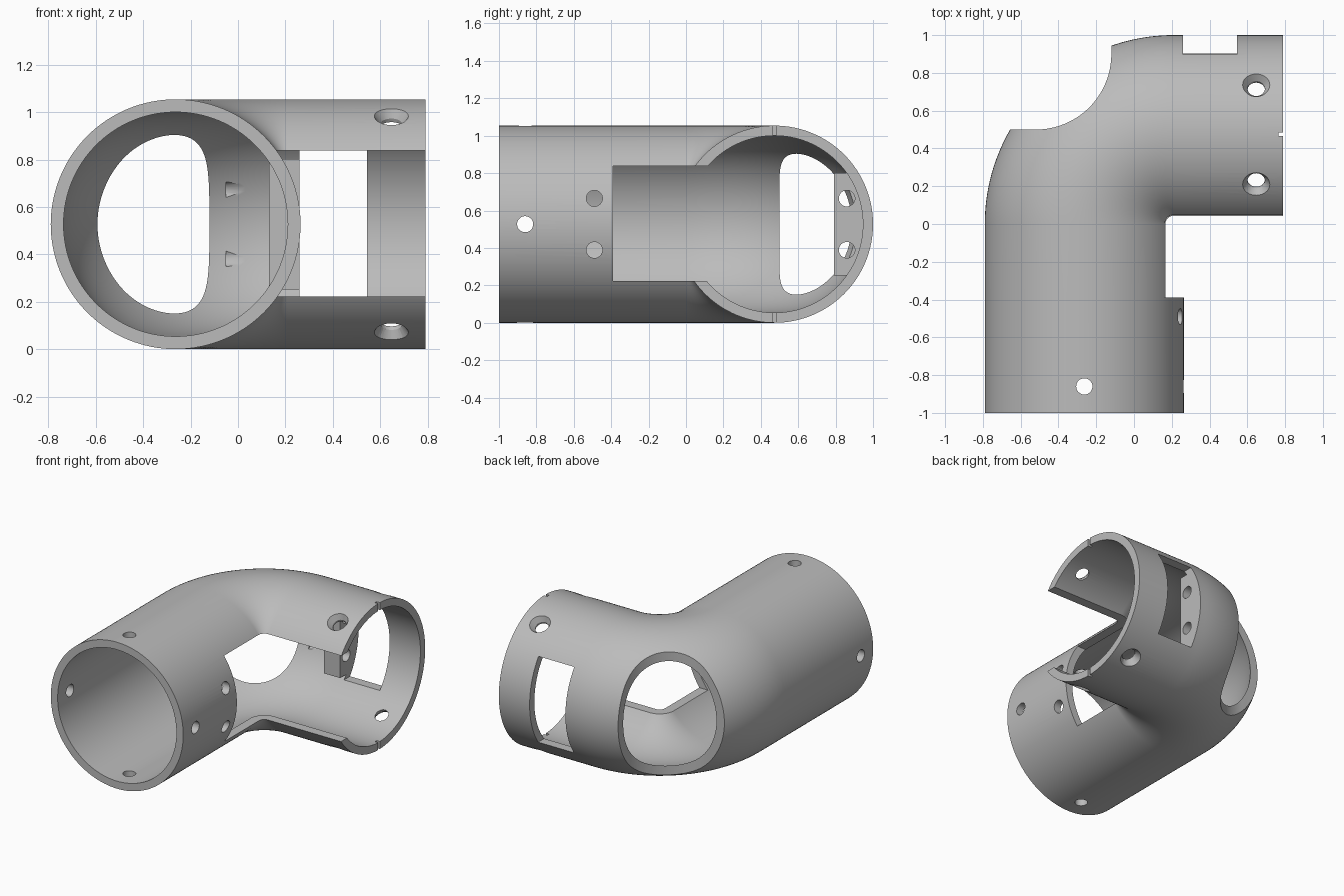
import bpy, bmesh
from math import sin, cos, pi, asin, radians
from mathutils import Matrix, Vector

cube = bpy.data.objects.get("Cube")
if cube:
    bpy.data.objects.remove(cube)

OUTER, INNER, BEND, MID_Z = 0.527, 0.473, 0.473, 0.527
BEND_X, LEG_X, END_X, END_Y = 0.21, -0.263, 0.79, -1.0
SIDES, BEND_STEPS = 128, 40

grey = bpy.data.materials.new("plain grey")
grey.use_nodes = True
grey.diffuse_color = (0.5, 0.5, 0.5, 1)
grey.node_tree.nodes["Principled BSDF"].inputs["Base Color"].default_value = (0.5, 0.5, 0.5, 1)


def finish(bm, name):
    bmesh.ops.recalc_face_normals(bm, faces=bm.faces)
    mesh = bpy.data.meshes.new(name)
    bm.to_mesh(mesh)
    bm.free()
    mesh.materials.append(grey)
    obj = bpy.data.objects.new(name, mesh)
    bpy.context.collection.objects.link(obj)
    return obj


def combine(target, tool, operation="DIFFERENCE"):
    mod = target.modifiers.new("combine", "BOOLEAN")
    mod.operation, mod.object, mod.solver = operation, tool, "EXACT"
    bpy.context.view_layer.objects.active = target
    bpy.ops.object.modifier_apply(modifier=mod.name)
    bpy.data.objects.remove(tool)


def box(x, y, z):
    bm = bmesh.new()
    size = Matrix.Diagonal((x[1] - x[0], y[1] - y[0], z[1] - z[0], 1))
    place = Matrix.Translation((sum(x) / 2, sum(y) / 2, sum(z) / 2))
    bmesh.ops.create_cube(bm, size=1, matrix=place @ size)
    return finish(bm, "box_cutter")


def rod(start, end, r1, r2=None):
    start, end = Vector(start), Vector(end)
    axis = end - start
    turn = axis.to_track_quat("Z", "Y").to_matrix().to_4x4()
    bm = bmesh.new()
    bmesh.ops.create_cone(bm, cap_ends=True, segments=32, radius1=r1,
                          radius2=r2 or r1, depth=axis.length,
                          matrix=Matrix.Translation((start + end) / 2) @ turn)
    return finish(bm, "hole_cutter")


def prism(profile, low, high, matrix, name):
    bm = bmesh.new()
    face = bm.faces.new([bm.verts.new((u, v, low)) for u, v in profile])
    top = bmesh.ops.extrude_face_region(bm, geom=[face])["geom"]
    moved = [v for v in top if isinstance(v, bmesh.types.BMVert)]
    bmesh.ops.translate(bm, verts=moved, vec=(0, 0, high - low))
    bm.transform(matrix)
    return finish(bm, name)


# Elbow pipe: outer rings one way, inner rings back, closed into a shell
def ring(bm, radius, kind, pos):
    verts = []
    for i in range(SIDES):
        a = 2 * pi * i / SIDES
        r, z = BEND + radius * cos(a), MID_Z + radius * sin(a)
        if kind != "free":  # keep the tight inside of the bend from folding over
            r = max(r, 0.01 if radius == OUTER else 0.03)
        if kind == "bend":
            co = (BEND_X - r * cos(pos), r * sin(pos), z)
        elif kind == "side":
            co = (pos, r, z)
        else:
            co = (BEND_X - r, pos, z)
        verts.append(bm.verts.new(co))
    return verts


stations = [("free", END_Y), ("free", -0.38), ("straight", -0.36)]
stations += [("bend", pi / 2 * i / BEND_STEPS) for i in range(BEND_STEPS + 1)]
stations.append(("side", END_X))
bm = bmesh.new()
rings = [ring(bm, OUTER, *s) for s in stations]
rings += [ring(bm, INNER, *s) for s in reversed(stations)]
for k, a in enumerate(rings):
    b = rings[(k + 1) % len(rings)]
    for i in range(SIDES):
        j = (i + 1) % SIDES
        bm.faces.new((a[i], a[j], b[j], b[i]))
pipe = finish(bm, "elbow_pipe")

# Opening on the inside of the bend
SLOT_Z = (0.222, 0.838)
combine(pipe, box((0.0, 1.0), (-0.39, 0.3), SLOT_Z))

# Mounting block on the inner back wall
half = asin(0.275 / 0.5)
arc = [-half + 2 * half * i / 16 for i in range(17)]
profile = [(0.79, MID_Z - 0.275)]
profile += [(BEND + 0.5 * cos(a), MID_Z + 0.5 * sin(a)) for a in arc]
profile.append((0.79, MID_Z + 0.275))
along_x = Matrix(((0, 0, 1, 0), (1, 0, 0, 0), (0, 1, 0, 0), (0, 0, 0, 1)))
combine(pipe, prism(profile, 0.13, 0.28, along_x, "mounting_block"), "UNION")

# Rectangular slot in the back wall
combine(pipe, box((0.26, 0.545), (0.7, 1.2), SLOT_Z))

# Rounded opening on the outside of the bend
corner = [(-0.52 + 0.4 * cos(a), 0.9 + 0.4 * sin(a))
          for a in [radians(-90 + 90 * i / 32) for i in range(33)]]
outline = [(-1.2, 0.5)] + corner + [(-0.12, 1.3), (-1.2, 1.3)]
combine(pipe, prism(outline, -0.2, 1.3, Matrix(), "bend_cutter"))

# Alignment notches in the side end
combine(pipe, box((0.765, 0.9), (0.465, 0.485), (-0.2, 1.3)))

# Plain holes around the front end
HOLE = 0.043
combine(pipe, rod((LEG_X, -0.86, -0.2), (LEG_X, -0.86, 1.3), HOLE))
combine(pipe, rod((-1, -0.86, MID_Z), (0.5, -0.86, MID_Z), HOLE))

# Paired holes in the front leg and in the mounting block
for side in (-1, 1):
    z = MID_Z + side * 0.138
    combine(pipe, rod((0, -0.49, z), (0.5, -0.49, z), HOLE))
    combine(pipe, rod((-0.05, 0.86, z), (0.4, 0.86, z), HOLE))

# Countersunk holes near the side end
for angle in (60, 120, 240, 300):
    out = Vector((0, cos(radians(angle)), sin(radians(angle))))
    centre = Vector((0.647, BEND, MID_Z))
    combine(pipe, rod(centre + out * 0.4, centre + out * 0.7, 0.046))
    combine(pipe, rod(centre + out * 0.485, centre + out * 0.545, 0.044, 0.084))

# Smooth shading with sharp cut edges
bpy.ops.object.select_all(action="DESELECT")
pipe.select_set(True)
bpy.context.view_layer.objects.active = pipe
bpy.ops.object.shade_smooth_by_angle(angle=radians(30))
